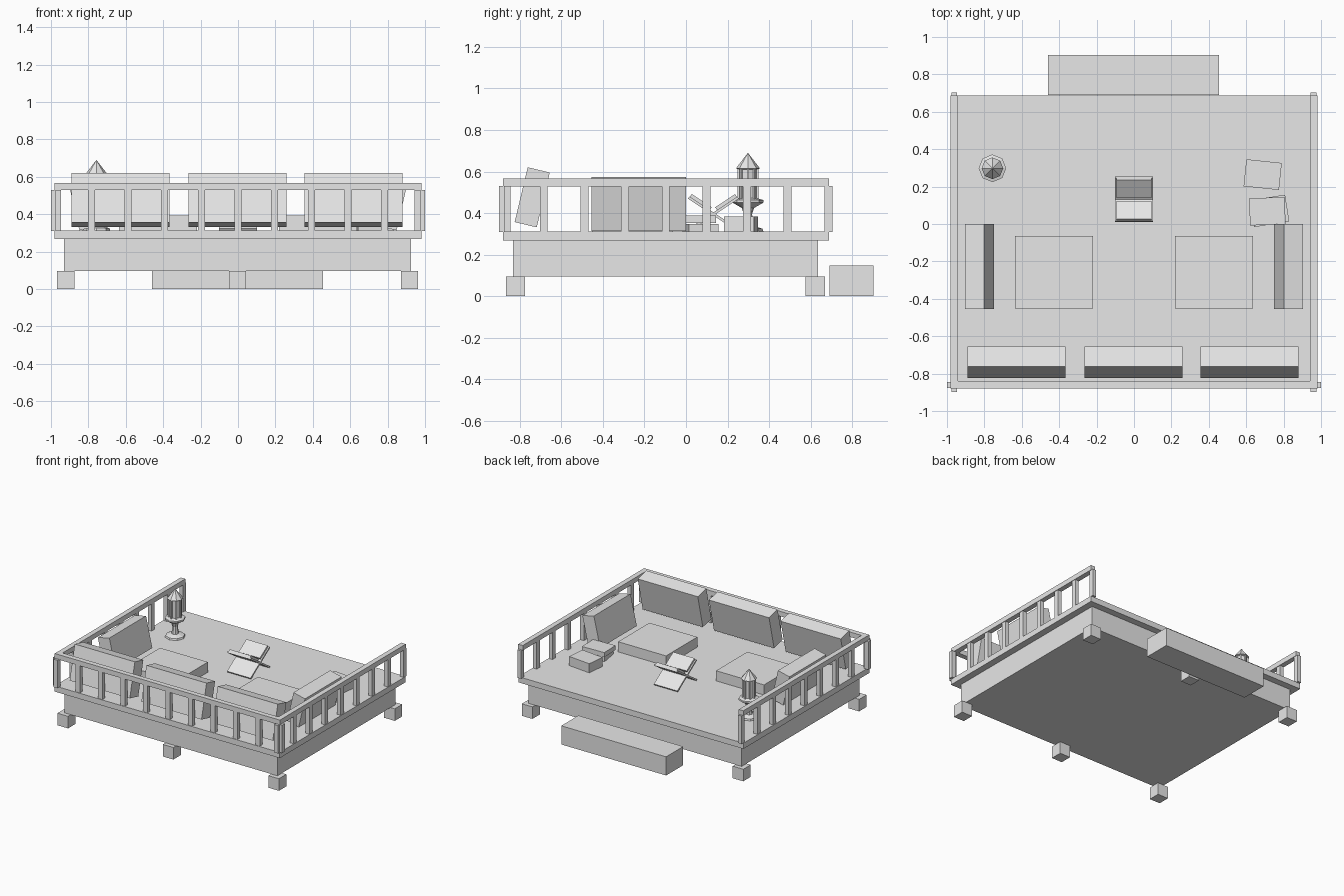
import bpy, bmesh, math
from mathutils import Matrix, Vector

if "Cube" in bpy.data.objects:
    bpy.data.objects.remove(bpy.data.objects["Cube"])

grey = bpy.data.materials.new("plain_grey")
grey.diffuse_color = (0.8, 0.8, 0.8, 1)
grey.use_nodes = True
grey.node_tree.nodes["Principled BSDF"].inputs["Base Color"].default_value = grey.diffuse_color


def finish(name, bm):
    bmesh.ops.recalc_face_normals(bm, faces=bm.faces)
    me = bpy.data.meshes.new(name)
    bm.to_mesh(me)
    bm.free()
    me.materials.append(grey)
    ob = bpy.data.objects.new(name, me)
    bpy.context.collection.objects.link(ob)
    return ob


def add_box(bm, centre, size, rot=(0, "X")):
    m = (Matrix.Translation(centre) @ Matrix.Rotation(math.radians(rot[0]), 4, rot[1])
         @ Matrix.Diagonal((*size, 1)))
    bmesh.ops.create_cube(bm, size=1, matrix=m)


def box(name, centre, size, rot=(0, "X")):
    bm = bmesh.new()
    add_box(bm, centre, size, rot)
    return finish(name, bm)


def span(name, x0, x1, y0, y1, z0, z1):
    return box(name, ((x0 + x1) / 2, (y0 + y1) / 2, (z0 + z1) / 2), (x1 - x0, y1 - y0, z1 - z0))


# Platform, step and feet
FLOOR = 0.312
span("platform_base", -0.93, 0.926, -0.832, 0.635, 0.095, 0.268)
span("deck", -0.982, 0.98, -0.88, 0.688, 0.267, FLOOR)
span("step", -0.459, 0.455, 0.69, 0.903, 0, 0.147)
for x in (-0.921, -0.003, 0.917):
    for y in (-0.82, 0.622):
        box("foot", (x, y, 0.0475), (0.092, 0.092, 0.095))

# Railings on the front and both sides
span("front_top_rail", -0.982, 0.98, -0.88, -0.84, 0.528, 0.567)
bm = bmesh.new()
for i in range(11):
    add_box(bm, (-0.98 + 0.196 * i, -0.86, 0.42), (0.038, 0.032, 0.22))
finish("front_balusters", bm)
for s, side in ((-1, "left"), (1, "right")):
    box(side + "_top_rail", (s * 0.961, -0.096, 0.5475), (0.04, 1.568, 0.039))
    bm = bmesh.new()
    for i in range(9):
        add_box(bm, (s * 0.961, -0.88 + 0.1956 * i, 0.42), (0.032, 0.038, 0.22))
    finish(side + "_balusters", bm)

# Back cushions: three along the front rail, one on each side
for x in (-0.628, -0.003, 0.618):
    box("front_cushion", (x, -0.74, 0.476), (0.524, 0.109, 0.271), (-13.4, "X"))
for s in (-1, 1):
    box("side_cushion", (s * 0.825, -0.227, 0.444), (0.103, 0.456, 0.244), (s * 13, "Y"))
    box("floor_cushion", (s * 0.427, -0.258, 0.352), (0.418, 0.39, 0.08))

# Two small stacks of books
for x, y, z, turn in ((0.688, 0.264, 0.33, -6), (0.688, 0.264, 0.366, -6),
                      (0.725, 0.07, 0.33, 9), (0.713, 0.068, 0.37, 2)):
    box("book", (x, y, z), (0.19, 0.145, 0.036), (turn, "Z"))

# Crossed reading stand holding an open book
for s in (-1, 1):
    tilt = s * 33.5
    bm = bmesh.new()
    add_box(bm, (0, 0.132, 0.396), (0.205, 0.285, 0.013), (tilt, "X"))
    finish("stand_panel", bm)
    a = math.radians(33.5)
    along = Vector((0, s * math.cos(a), math.sin(a)))
    up = Vector((0, -s * math.sin(a), math.cos(a)))
    centre = Vector((0, 0.132, 0.396)) + along * 0.082 + up * 0.014
    box("open_book_half", centre, (0.185, 0.115, 0.016), (tilt, "X"))

# Lantern turned from an eight-sided profile
LX, LY = -0.757, 0.298
profile = [(0.0, 0.312), (0.074, 0.312), (0.07, 0.325), (0.026, 0.338), (0.02, 0.395),
           (0.03, 0.425), (0.074, 0.45), (0.074, 0.463), (0.042, 0.472), (0.042, 0.61),
           (0.058, 0.615), (0.0, 0.69)]
bm = bmesh.new()
verts = [bm.verts.new((LX + r, LY, z)) for r, z in profile]
edges = [bm.edges.new(p) for p in zip(verts, verts[1:])]
bmesh.ops.spin(bm, geom=verts + edges, cent=(LX, LY, 0), axis=(0, 0, 1),
               angle=math.tau, steps=8, use_merge=True)
bmesh.ops.remove_doubles(bm, verts=bm.verts, dist=0.0005)
finish("lantern", bm)
bm = bmesh.new()
for i in range(8):
    a = math.tau * i / 8
    add_box(bm, (LX + 0.046 * math.cos(a), LY + 0.046 * math.sin(a), 0.54),
            (0.01, 0.01, 0.15), (math.degrees(a), "Z"))
finish("lantern_bars", bm)
